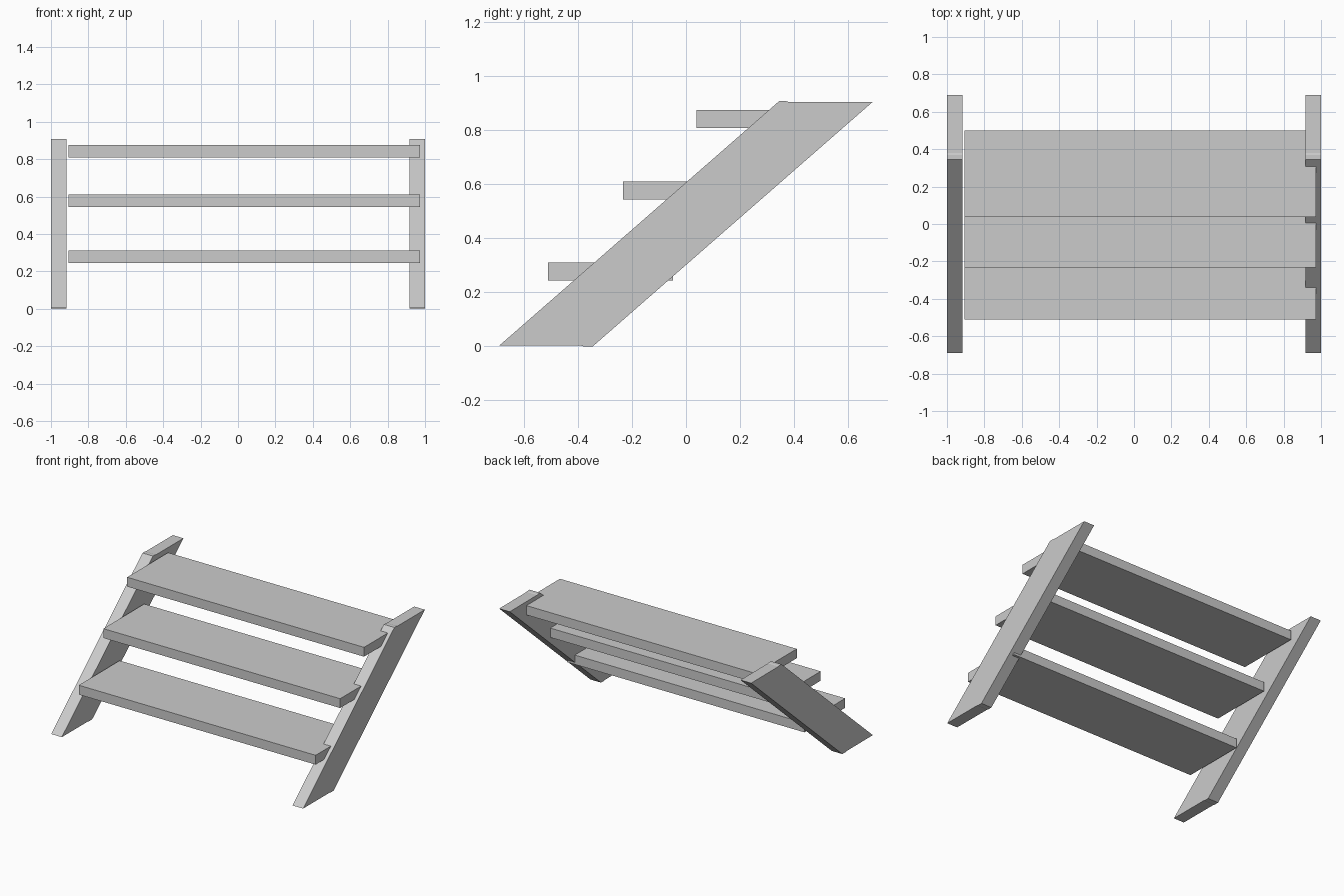
import bpy
import bmesh

cube = bpy.data.objects.get("Cube")
if cube:
    bpy.data.objects.remove(cube, do_unlink=True)

# Single flat grey for the whole model
grey = bpy.data.materials.new("plain grey")
grey.use_nodes = True
colour = (0.6, 0.6, 0.6, 1)
grey.diffuse_color = colour
grey.node_tree.nodes["Principled BSDF"].inputs["Base Color"].default_value = colour


def extrude_profile(name, profile, x0, x1):
    """Extrude a (y, z) outline along x into a solid part."""
    bm = bmesh.new()
    face = bm.faces.new([bm.verts.new((x0, y, z)) for y, z in profile])
    out = bmesh.ops.extrude_face_region(bm, geom=[face])
    verts = [v for v in out["geom"] if isinstance(v, bmesh.types.BMVert)]
    bmesh.ops.translate(bm, verts=verts, vec=(x1 - x0, 0, 0))
    bmesh.ops.recalc_face_normals(bm, faces=bm.faces)
    mesh = bpy.data.meshes.new(name)
    bm.to_mesh(mesh)
    bm.free()
    mesh.materials.append(grey)
    obj = bpy.data.objects.new(name, mesh)
    bpy.context.collection.objects.link(obj)
    return obj


# Slanted side boards, with slightly uneven cut ends
board = [(-0.69, 0.004), (-0.39, 0.003), (-0.38, 0), (-0.345, 0),
         (0.69, 0.904), (0.38, 0.905), (0.37, 0.908), (0.345, 0.908)]
extrude_profile("left_stringer", board, 0.916, 1)
extrude_profile("right_stringer", board, -1, -0.916)

# Three treads, let into the left board and just short of the right one
depth, thickness = 0.463, 0.067
treads = {"lower": (-0.511, 0.244), "middle": (-0.233, 0.544), "upper": (0.038, 0.809)}
for level, (y, z) in treads.items():
    outline = [(y, z), (y + depth, z), (y + depth, z + thickness), (y, z + thickness)]
    extrude_profile(level + "_tread", outline, -0.906, 0.974)
